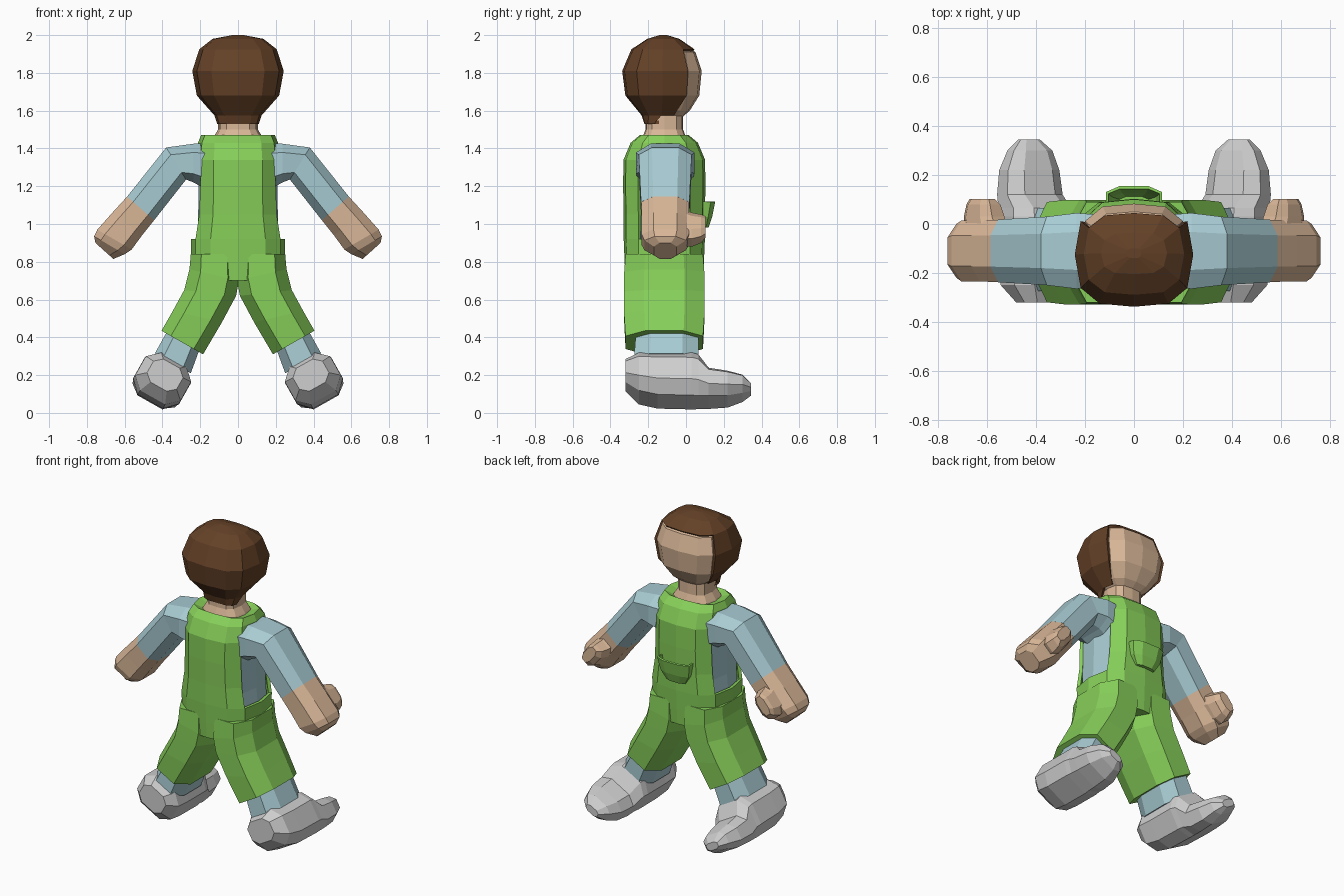
import bpy, bmesh
from mathutils import Vector as V

if "Cube" in bpy.data.objects:
    bpy.data.objects.remove(bpy.data.objects["Cube"])


def mat(name, rgb):
    m = bpy.data.materials.new(name)
    m.diffuse_color = (*rgb, 1)
    m.use_nodes = True
    m.node_tree.nodes["Principled BSDF"].inputs["Base Color"].default_value = m.diffuse_color
    return m


GREEN = mat("green cloth", (0.24, 0.62, 0.10))
BLUE = mat("pale blue shirt", (0.39, 0.60, 0.65))
SKIN = mat("skin", (0.69, 0.47, 0.31))
BROWN = mat("brown hair", (0.125, 0.052, 0.02))
GREY = mat("light grey shoe", (0.62, 0.62, 0.62))

# Rounded 12-sided section and a simpler 8-sided one, both in a unit square
Q12 = [(0, -1), (.58, -.94), (.9, -.64), (1, 0), (.9, .64), (.58, .94),
       (0, 1), (-.58, .94), (-.9, .64), (-1, 0), (-.9, -.64), (-.58, -.94)]
Q8 = [(1, -.5), (1, .5), (.55, 1), (-.55, 1), (-1, .5), (-1, -.5), (-.55, -1), (.55, -1)]


def ring(c, a, b, shape):
    return [V(c) + V(a) * p + V(b) * q for p, q in shape]


def span(x0, z0, x1, z1, yc, yh, shape=Q8):
    """Section running between two points in xz, with a depth along y."""
    return ring(((x0 + x1) / 2, yc, (z0 + z1) / 2),
                ((x1 - x0) / 2, 0, (z1 - z0) / 2), (0, yh, 0), shape)


def level(z, a, b, yc=-.115):
    return span(-a, z, a, z, yc, b, Q12)


def loft(name, rings, mats, mirror=False, caps=(True, True), drop=None, rule=None, shell=0):
    bm = bmesh.new()
    rows = [[bm.verts.new(p) for p in r] for r in rings]
    n = len(rows[0])
    for lo, hi in zip(rows, rows[1:]):
        for i in range(n):
            bm.faces.new((lo[i], lo[(i + 1) % n], hi[(i + 1) % n], hi[i]))
    if caps[0]:
        bm.faces.new(rows[0][::-1])
    if caps[1]:
        bm.faces.new(rows[-1])
    bmesh.ops.recalc_face_normals(bm, faces=bm.faces)
    if rule:
        for f in bm.faces:
            f.material_index = rule(f.calc_center_median())
    if drop:
        gone = [f for f in bm.faces if drop(f.calc_center_median())]
        bmesh.ops.delete(bm, geom=gone, context='FACES')
    me = bpy.data.meshes.new(name)
    bm.to_mesh(me)
    bm.free()
    for m in mats:
        me.materials.append(m)
    ob = bpy.data.objects.new(name, me)
    bpy.context.collection.objects.link(ob)
    if shell:
        s = ob.modifiers.new("thickness", 'SOLIDIFY')
        s.thickness, s.offset = shell, -1
    if mirror:
        ob.modifiers.new("mirror", 'MIRROR')
    return ob


# Shirt body inside the overalls
loft("shirt", [level(.84, .225, .19), level(1.0, .212, .195), level(1.2, .208, .195),
               level(1.36, .20, .19), level(1.43, .17, .14)], [BLUE])

# Overalls: hips, bib and back, with open armholes
loft("overalls_body",
     [level(.70, .245, .205), level(.80, .25, .21), level(.92, .25, .215), level(1.05, .228, .215),
      level(1.2, .222, .218), level(1.34, .222, .216), level(1.43, .212, .178),
      level(1.47, .195, .13), level(1.45, .13, .10)],
     [GREEN], caps=(True, False), shell=.02,
     drop=lambda c: abs(c.x) > .19 and .92 < c.z < 1.37)

# Trouser legs
loft("trouser_legs",
     [span(0, .84, .25, .84, -.115, .205), span(-.005, .70, .257, .76, -.115, .212),
      span(.01, .62, .285, .65, -.115, .213), span(.085, .48, .345, .54, -.115, .213),
      span(.185, .31, .405, .435, -.115, .205)], [GREEN], mirror=True)

# Chest pocket with a flared mouth
loft("chest_pocket",
     [ring((0, .09, .99), (.06, 0, 0), (0, .022, 0), Q8),
      ring((0, .095, 1.04), (.09, 0, 0), (0, .032, 0), Q8),
      ring((0, .105, 1.12), (.105, 0, 0), (0, .038, 0), Q8)], [GREEN],
     caps=(True, False), shell=.012)

# Socks
loft("socks", [span(.195, .36, .365, .45, -.10, .165), span(.25, .21, .44, .315, -.105, .17)],
     [BLUE], mirror=True)

# Shoes: sections along y, leaning with the leg
top, U, W = V((.342, 0, .278)), V((.87, 0, .49)), V((-.49, 0, .87))
shoe = []
for y, hw, wt, wb in [(-.32, .09, -.02, -.16), (-.25, .138, .005, -.225), (-.15, .14, .005, -.25),
                      (.03, .14, .005, -.255), (.065, .135, -.005, -.255), (.12, .13, -.085, -.255),
                      (.22, .12, -.10, -.25), (.30, .09, -.115, -.225), (.345, .045, -.155, -.20)]:
    c = top + W * (wt + wb) / 2 + V((0, y, 0))
    shoe.append(ring(c, U * hw, W * (wt - wb) / 2, Q8))
loft("shoes", shoe, [GREY], mirror=True)

# Sleeves
loft("sleeves",
     [span(.20, 1.20, .16, 1.425, -.11, .15), span(.235, 1.22, .235, 1.425, -.11, .155),
      span(.275, 1.235, .38, 1.405, -.11, .14), span(.444, 1.02, .587, 1.145, -.11, .128)],
     [BLUE], mirror=True)

# Hands and thumbs
loft("hands",
     [span(.444, 1.02, .587, 1.145, -.11, .127), span(.508, .94, .665, 1.06, -.11, .125),
      span(.563, .865, .745, .97, -.11, .125), span(.60, .84, .762, .935, -.11, .11),
      span(.66, .815, .755, .90, -.11, .06)],
     [SKIN], mirror=True)
hu, hw = V((.77, 0, .64)), V((-.64, 0, .77))
loft("thumbs",
     [ring((.60, -.03, .985), hu * .065, hw * .10, Q8),
      ring((.612, .03, .97), hu * .06, hw * .09, Q8),
      ring((.615, .08, .975), hu * .05, hw * .075, Q8),
      ring((.62, .103, .985), hu * .03, hw * .06, Q8)],
     [SKIN], mirror=True)

# Neck and head
loft("neck", [level(1.43, .145, .125), level(1.46, .13, .115), level(1.50, .105, .10),
              level(1.62, .105, .10)], [SKIN])
loft("head", [level(1.57, .10, .10), level(1.60, .14, .135), level(1.68, .20, .185),
              level(1.81, .222, .198), level(1.91, .195, .165), level(1.96, .12, .09)], [SKIN])

# Hair cap, open at the face and the throat
loft("hair", [level(1.53, .11, .05, -.17), level(1.575, .125, .105, -.13), level(1.68, .218, .198, -.123),
              level(1.81, .242, .213, -.125), level(1.925, .205, .167, -.122),
              level(1.98, .135, .085, -.12), level(2.0, .03, .02, -.12)],
     [BROWN], shell=.02,
     drop=lambda c: (c.y > -.005 and c.z < 1.9) or (c.y > -.14 and c.z < 1.6)
     or (c.z < 1.65 and c.y > -.04))
